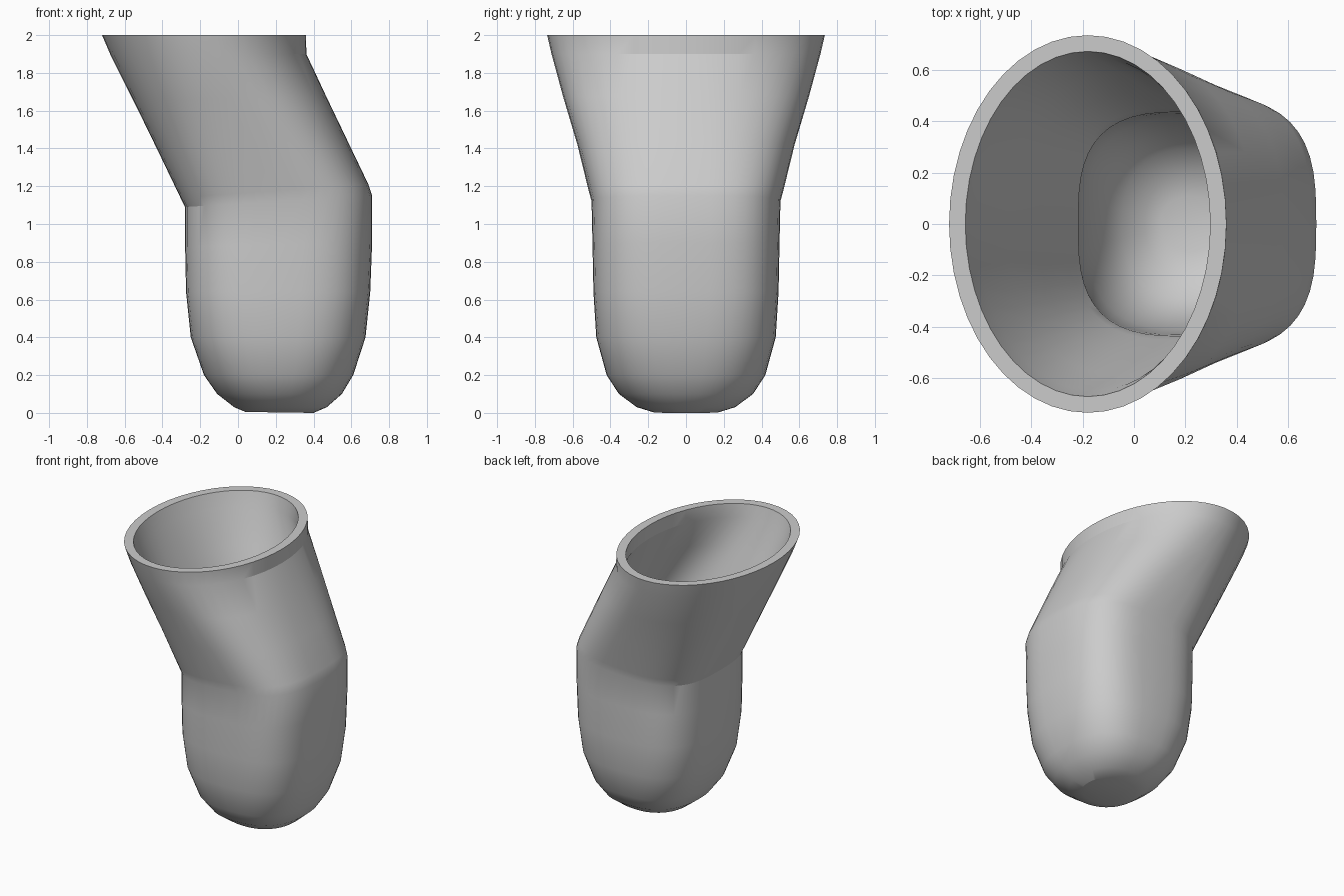
import bpy, bmesh, math

SIDES = 48
WALL = 0.063

if "Cube" in bpy.data.objects:
    bpy.data.objects.remove(bpy.data.objects["Cube"], do_unlink=True)

grey = bpy.data.materials.new("plain grey")
grey.use_nodes = True
grey.diffuse_color = (0.6, 0.6, 0.6, 1)
grey.node_tree.nodes["Principled BSDF"].inputs["Base Color"].default_value = (0.6, 0.6, 0.6, 1)

# Sections: right-side z and x, left-side z and x, half depth, squareness
SECTIONS = [
    (0.005, 0.04, 0.0, 0.40, 0.17, 2.2),
    (0.03, -0.02, 0.03, 0.47, 0.26, 2.3),
    (0.10, -0.11, 0.10, 0.55, 0.355, 2.4),
    (0.20, -0.18, 0.20, 0.61, 0.42, 2.6),
    (0.40, -0.25, 0.40, 0.675, 0.475, 2.8),
    (0.64, -0.275, 0.64, 0.70, 0.49, 3.0),
    (0.88, -0.28, 0.90, 0.71, 0.495, 3.0),
    (1.09, -0.28, 1.15, 0.71, 0.50, 3.0),
    (1.14, -0.305, 1.21, 0.69, 0.515, 2.9),
    (1.40, -0.43, 1.44, 0.58, 0.575, 2.6),
    (1.65, -0.552, 1.68, 0.465, 0.648, 2.3),
    (1.90, -0.677, 1.90, 0.362, 0.712, 2.05),
    (2.00, -0.72, 2.00, 0.36, 0.735, 2.0),
]


def signed_power(value, power):
    return math.copysign(abs(value) ** power, value)


def add_ring(bm, section, inset):
    zl, xl, zr, xr, depth, square = section
    centre, half = (xl + xr) / 2, (xr - xl) / 2
    ring = []
    for i in range(SIDES):
        a = 2 * math.pi * i / SIDES
        c = signed_power(math.cos(a), 2 / square)
        s = signed_power(math.sin(a), 2 / square)
        z = zl + (zr - zl) * (c + 1) / 2
        if inset:
            z += WALL * max(0, 1 - z / 0.64)
        ring.append(bm.verts.new((centre + (half - inset) * c, (depth - inset) * s, z)))
    return ring


# Cup: outer skin from the base up, over the rim, then the inner skin down
bm = bmesh.new()
rings = [add_ring(bm, s, 0) for s in SECTIONS]
rings += [add_ring(bm, s, WALL) for s in reversed(SECTIONS)]
for low, high in zip(rings, rings[1:]):
    for i in range(SIDES):
        j = (i + 1) % SIDES
        bm.faces.new((low[i], low[j], high[j], high[i]))
bm.faces.new(list(reversed(rings[0])))
bm.faces.new(rings[-1])
bmesh.ops.recalc_face_normals(bm, faces=bm.faces)

mesh = bpy.data.meshes.new("bent_cup")
bm.to_mesh(mesh)
bm.free()
mesh.materials.append(grey)
cup = bpy.data.objects.new("bent_cup", mesh)
bpy.context.collection.objects.link(cup)

# Smooth walls with a crisp rim and bend
bpy.ops.object.select_all(action="DESELECT")
cup.select_set(True)
bpy.context.view_layer.objects.active = cup
bpy.ops.object.shade_smooth_by_angle(angle=math.radians(22))
